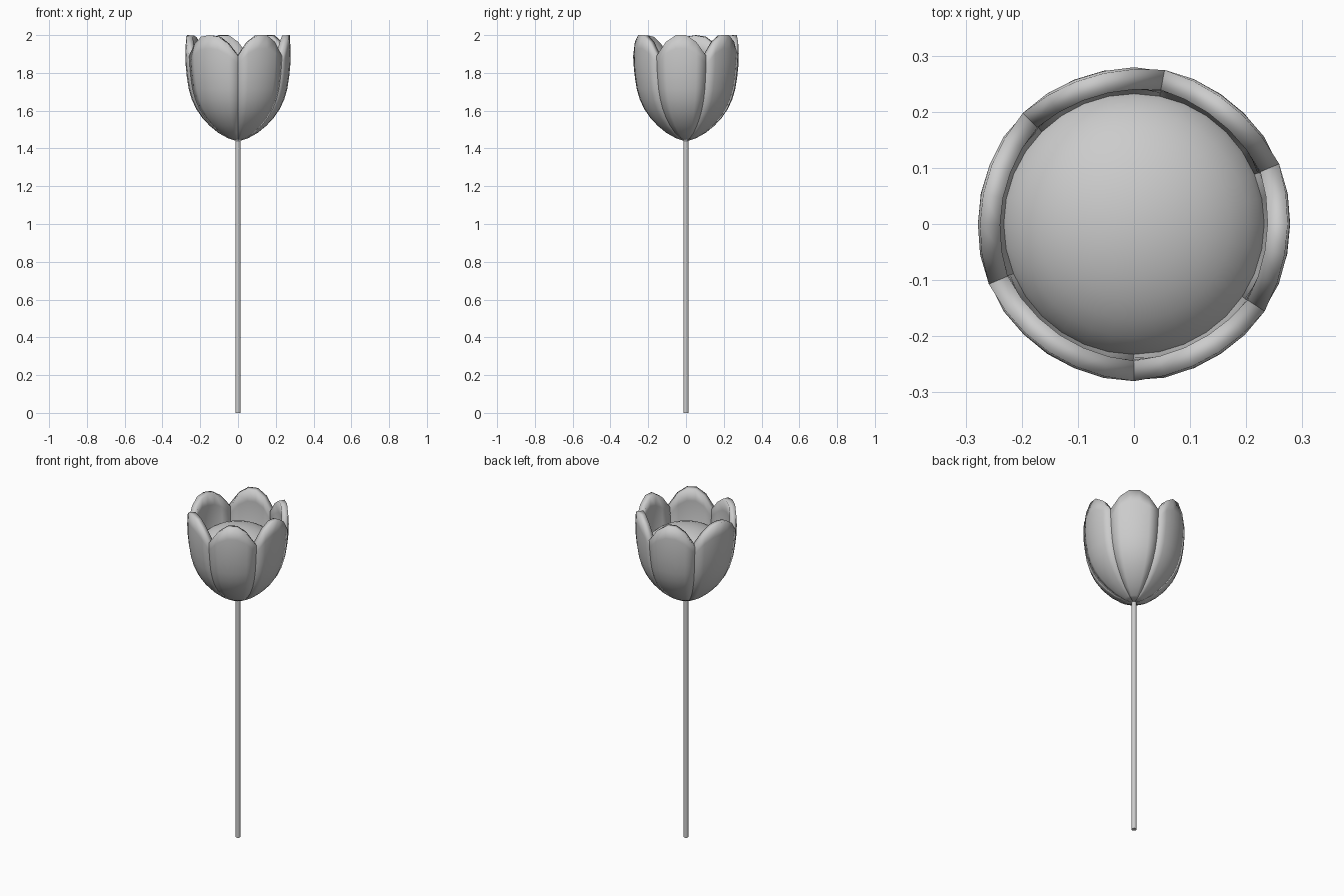
import bpy, bmesh, math

if "Cube" in bpy.data.objects:
    bpy.data.objects.remove(bpy.data.objects["Cube"])

SEGS = 32
STEP = 2 * math.pi / SEGS
# outer profile of the cup: (radius, height)
PROFILE = [(0.013, 1.44), (0.055, 1.455), (0.105, 1.483), (0.15, 1.52), (0.19, 1.563),
           (0.222, 1.61), (0.245, 1.66), (0.261, 1.715), (0.27, 1.77), (0.277, 1.83),
           (0.28, 1.89), (0.274, 2.0)]


def radius_at(z):
    for (r0, z0), (r1, z1) in zip(PROFILE, PROFILE[1:]):
        if z <= z1:
            return r0 + (r1 - r0) * (z - z0) / (z1 - z0)
    return PROFILE[-1][0]


def smooth(ob, angle):
    bpy.ops.object.select_all(action='DESELECT')
    ob.select_set(True)
    bpy.context.view_layer.objects.active = ob
    bpy.ops.object.shade_smooth_by_angle(angle=math.radians(angle))


def petal(name, start, count):
    """Slice of the cup with a rounded tip, thickened inwards."""
    bm = bmesh.new()
    cols = []
    for i in range(count + 1):
        a = -math.pi / 2 + (start + i) * STEP
        rim = 1.89 + 0.11 * min(1, 1.04 * math.sin(math.pi * i / count) ** 0.8)
        heights = [z for _, z in PROFILE[:8]]
        heights += [1.715 + (rim - 1.715) * k / 4 for k in range(1, 5)]
        cols.append([bm.verts.new((radius_at(z) * math.cos(a), radius_at(z) * math.sin(a), z))
                     for z in heights])
    for c0, c1 in zip(cols, cols[1:]):
        for j in range(len(c0) - 1):
            bm.faces.new((c0[j], c1[j], c1[j + 1], c0[j + 1]))
    me = bpy.data.meshes.new(name)
    bm.to_mesh(me)
    bm.free()
    ob = bpy.data.objects.new(name, me)
    bpy.context.collection.objects.link(ob)
    smooth(ob, 40)
    sol = ob.modifiers.new("thickness", 'SOLIDIFY')
    sol.thickness = 0.036
    sol.offset = -1


# six petals share the 32 sides of the cup
start = 0
for n, count in enumerate((5, 5, 5, 5, 6, 6)):
    petal(f"petal_{n + 1}", start, count)
    start += count

# domed flower heart inside the cup
bpy.ops.mesh.primitive_uv_sphere_add(segments=SEGS, ring_count=16, radius=1, location=(0, 0, 1.716))
heart = bpy.context.object
heart.name = "flower_heart"
heart.scale = (0.243, 0.243, 0.17)
smooth(heart, 40)

# stem
bpy.ops.mesh.primitive_cylinder_add(vertices=16, radius=0.014, depth=1.46, location=(0, 0, 0.73))
stem = bpy.context.object
stem.name = "stem"
smooth(stem, 40)
